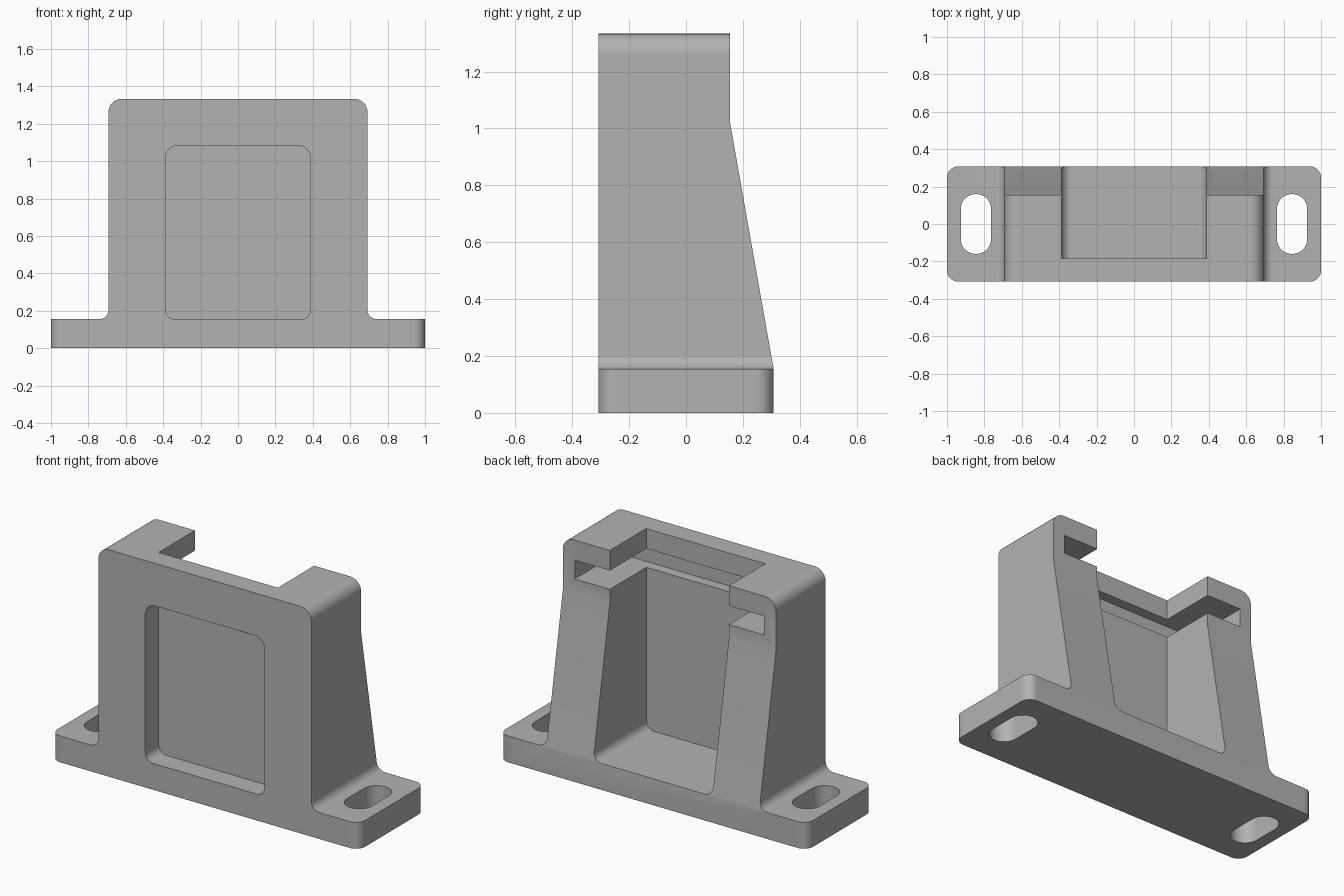
import bpy, bmesh, math
from mathutils import Vector

if "Cube" in bpy.data.objects:
    bpy.data.objects.remove(bpy.data.objects["Cube"], do_unlink=True)

DEPTH = 0.308      # half depth of the whole bracket
BASE = 0.155       # base plate thickness
HEIGHT = 1.333
WALL = -0.184      # rear face of the front wall
OPEN = 0.387       # half width of the opening

grey = bpy.data.materials.new("plain grey")
grey.use_nodes = True
colour = (0.45, 0.45, 0.45, 1)
grey.diffuse_color = colour
grey.node_tree.nodes["Principled BSDF"].inputs["Base Color"].default_value = colour


def rounded(corners, steps=8):
    """Outline from (a, b, radius) corners, each filleted by its radius."""
    out = []
    for i, (a, b, r) in enumerate(corners):
        p = Vector((a, b))
        if r == 0:
            out.append(p)
            continue
        u = (Vector(corners[i - 1][:2]) - p).normalized()
        v = (Vector(corners[(i + 1) % len(corners)][:2]) - p).normalized()
        for k in range(steps + 1):
            t = k / steps * math.pi / 2
            out.append(p + u * r * (1 - math.sin(t)) + v * r * (1 - math.cos(t)))
    return out


def rect(x, z0, z1, r0=0, r1=0):
    return rounded([(-x, z0, r0), (x, z0, r0), (x, z1, r1), (-x, z1, r1)])


def prism(name, outline, place, start, end):
    """Extrude an outline; place(a, b, t) maps it into space."""
    bm = bmesh.new()
    face = bm.faces.new([bm.verts.new(place(p.x, p.y, start)) for p in outline])
    new = bmesh.ops.extrude_face_region(bm, geom=[face])["geom"]
    shift = Vector(place(0, 0, end)) - Vector(place(0, 0, start))
    bmesh.ops.translate(bm, vec=shift, verts=[g for g in new if isinstance(g, bmesh.types.BMVert)])
    bmesh.ops.recalc_face_normals(bm, faces=bm.faces)
    mesh = bpy.data.meshes.new(name)
    bm.to_mesh(mesh)
    bm.free()
    mesh.materials.append(grey)
    obj = bpy.data.objects.new(name, mesh)
    bpy.context.collection.objects.link(obj)
    return obj


def along_y(a, b, t): return (a, t, b)
def along_x(a, b, t): return (t, a, b)
def along_z(a, b, t): return (a, b, t)


# Bracket body: base plate and upright frame as one filleted profile
half = [(1, 0, 0), (1, BASE, 0), (0.692, BASE, 0.05), (0.692, HEIGHT, 0.07)]
profile = half + [(-x, z, r) for x, z, r in reversed(half)]
body = prism("bracket_body", rounded(profile), along_y, -DEPTH, DEPTH)

# Rounded vertical corners of the base plate
bm = bmesh.new()
bm.from_mesh(body.data)
corners = [e for e in bm.edges if all(abs(v.co.x) > 0.99 for v in e.verts)
           and abs(e.verts[0].co.z - e.verts[1].co.z) > 0.1]
bmesh.ops.bevel(bm, geom=corners, offset=0.06, segments=8, profile=0.5, affect='EDGES')
bm.to_mesh(body.data)
bm.free()

# Cutters: sloped back, rear channel, front window, sliding slot
slope = [Vector(p) for p in ((DEPTH, BASE), (1, BASE), (1, 2), (0.154, 2), (0.154, 1.025))]
cutters = [
    prism("slope_cutter", slope, along_x, -0.9, 0.9),
    prism("channel_cutter", rect(OPEN, BASE, 2, 0.05), along_y, WALL, 1),
    prism("window_cutter", rect(OPEN, BASE, 1.083, 0.05, 0.065), along_y, -1, WALL),
    prism("slot_cutter", rect(0.615, 1.105, 1.215), along_y, -0.245, 1),
]
# Mounting holes: an elongated hole in each end of the base
for side in (-1, 1):
    hole = [(side * 0.845 + x, y, 0.08) for x, y in
            ((-0.081, -0.16), (0.081, -0.16), (0.081, 0.16), (-0.081, 0.16))]
    cutters.append(prism("hole_cutter", rounded(hole), along_z, -0.5, 0.5))

bpy.context.view_layer.objects.active = body
body.select_set(True)
for cutter in cutters:
    mod = body.modifiers.new("cut", 'BOOLEAN')
    mod.operation = 'DIFFERENCE'
    mod.solver = 'EXACT'
    mod.object = cutter
    bpy.ops.object.modifier_apply(modifier=mod.name)
    bpy.data.objects.remove(cutter, do_unlink=True)

# Smooth fillets, crisp edges
bpy.ops.object.shade_smooth_by_angle(angle=math.radians(30))
weighted = body.modifiers.new("weighted_normals", 'WEIGHTED_NORMAL')
weighted.keep_sharp = True
